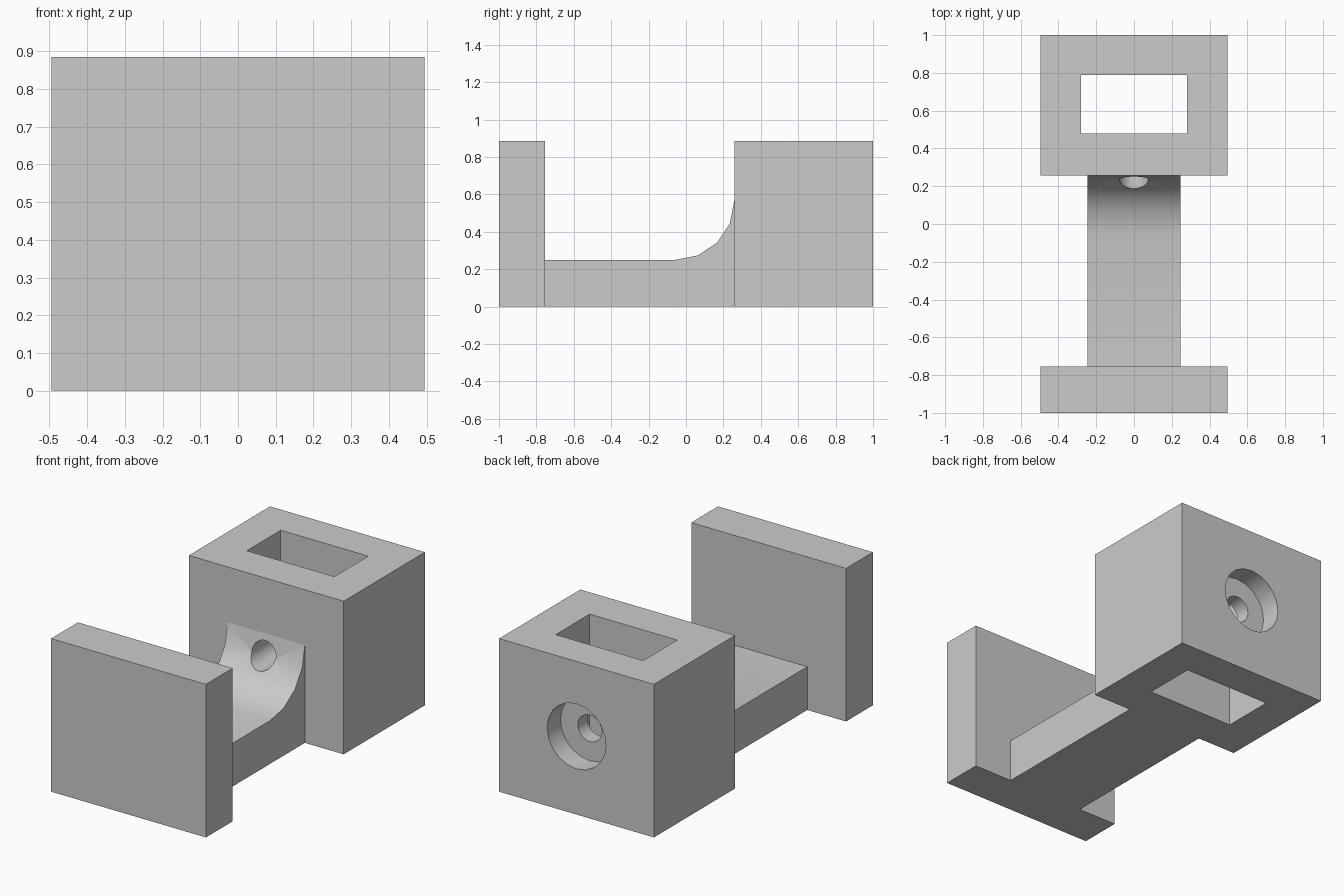
import bpy, bmesh, math
from mathutils import Matrix, Vector

cube = bpy.data.objects.get("Cube")
if cube:
    bpy.data.objects.remove(cube, do_unlink=True)

HALF_W, HEIGHT = 0.495, 0.885
BLOCK_Y, PLATE_Y = 0.258, -0.755
BEAM_HALF, BEAM_TOP, FILLET = 0.247, 0.25, 0.315
BORE_Z = 0.452

GREY = (0.6, 0.6, 0.6, 1)
grey = bpy.data.materials.new("plain grey")
grey.use_nodes = True
grey.diffuse_color = GREY
grey.node_tree.nodes["Principled BSDF"].inputs["Base Color"].default_value = GREY


def add_object(name, bm):
    bmesh.ops.recalc_face_normals(bm, faces=bm.faces)
    mesh = bpy.data.meshes.new(name)
    bm.to_mesh(mesh)
    bm.free()
    mesh.materials.append(grey)
    obj = bpy.data.objects.new(name, mesh)
    bpy.context.collection.objects.link(obj)
    return obj


def box(name, half_x, y0, y1, z0, z1):
    bm = bmesh.new()
    size = Matrix.Diagonal((2 * half_x, y1 - y0, z1 - z0, 1))
    place = Matrix.Translation((0, (y0 + y1) / 2, (z0 + z1) / 2))
    bmesh.ops.create_cube(bm, size=1, matrix=place @ size)
    return add_object(name, bm)


def bore(name, radius, y0, y1):
    """Cylinder along y at the bore height."""
    bm = bmesh.new()
    place = Matrix.Translation((0, (y0 + y1) / 2, BORE_Z)) @ Matrix.Rotation(math.pi / 2, 4, 'X')
    bmesh.ops.create_cone(bm, cap_ends=True, segments=20, radius1=radius,
                          radius2=radius, depth=y1 - y0, matrix=place)
    return add_object(name, bm)


def select_only(obj):
    bpy.ops.object.select_all(action='DESELECT')
    obj.select_set(True)
    bpy.context.view_layer.objects.active = obj


def cut(obj, cutters):
    select_only(obj)
    for cutter in cutters:
        mod = obj.modifiers.new("cut", 'BOOLEAN')
        mod.operation, mod.solver, mod.object = 'DIFFERENCE', 'EXACT', cutter
        bpy.ops.object.modifier_apply(modifier=mod.name)


# Front plate and rear block
front_plate = box("front_plate", HALF_W, -1, PLATE_Y, 0, HEIGHT)
rear_block = box("rear_block", HALF_W, BLOCK_Y, 1, 0, HEIGHT)

# Connecting beam with a concave fillet rising to the block
profile = [(BLOCK_Y, 0), (PLATE_Y, 0), (PLATE_Y, BEAM_TOP)]
for i in range(5):
    a = math.radians(22.5 * i)
    profile.append((BLOCK_Y - FILLET + FILLET * math.sin(a),
                    BEAM_TOP + FILLET - FILLET * math.cos(a)))
bm = bmesh.new()
side = bm.faces.new([bm.verts.new((-BEAM_HALF, y, z)) for y, z in profile])
new = bmesh.ops.extrude_face_region(bm, geom=[side])["geom"]
bmesh.ops.translate(bm, vec=Vector((2 * BEAM_HALF, 0, 0)),
                    verts=[v for v in new if isinstance(v, bmesh.types.BMVert)])
beam = add_object("connecting_beam", bm)

# Pocket through the block, screw hole and counterbore
pocket = box("pocket_cutter", 0.28, 0.48, 0.79, -0.1, 1)
screw_hole = bore("screw_hole_cutter", 0.077, -0.1, 1.1)
counterbore = bore("counterbore_cutter", 0.188, 0.878, 1.1)
cut(rear_block, [pocket, screw_hole, counterbore])
cut(beam, [screw_hole])
for cutter in (pocket, screw_hole, counterbore):
    bpy.data.objects.remove(cutter, do_unlink=True)

# Smooth the round surfaces, keep the edges sharp
for obj in (front_plate, rear_block, beam):
    select_only(obj)
    bpy.ops.object.shade_smooth_by_angle(angle=math.radians(30))
